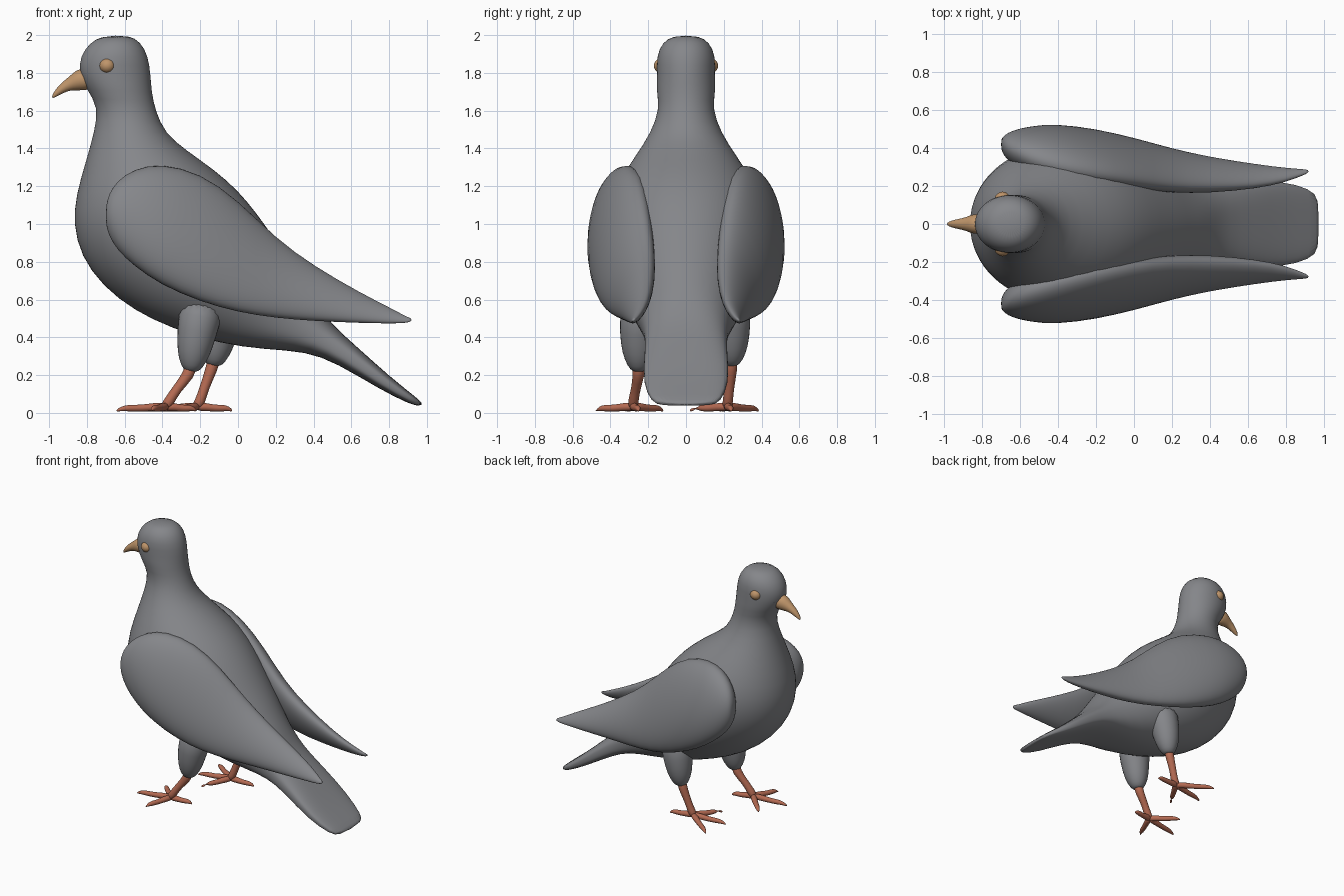
import bpy, bmesh, math
from mathutils import Vector as V

if "Cube" in bpy.data.objects:
    bpy.data.objects.remove(bpy.data.objects["Cube"])


def material(name, rgb):
    m = bpy.data.materials.new(name)
    m.diffuse_color = (*rgb, 1)
    m.use_nodes = True
    m.node_tree.nodes["Principled BSDF"].inputs["Base Color"].default_value = m.diffuse_color
    return m


GREY = material("feather grey", (0.235, 0.24, 0.255))
ORANGE = material("leg orange", (0.46, 0.145, 0.085))
TAN = material("beak tan", (0.52, 0.30, 0.145))
SLATE = material("slate crease", (0.10, 0.13, 0.18))


def ring(c, u, v, n=24, p=1.0):
    """Superellipse ring around c spanned by half axes u and v."""
    pts = []
    for i in range(n):
        a = 2 * math.pi * i / n
        co, si = math.cos(a), math.sin(a)
        pts.append(c + u * math.copysign(abs(co) ** p, co) + v * math.copysign(abs(si) ** p, si))
    return pts


def loft(name, rings, mat, levels=1):
    bm = bmesh.new()
    rows = [[bm.verts.new(p) for p in r] for r in rings]
    n = len(rows[0])
    for a, b in zip(rows, rows[1:]):
        for i in range(n):
            j = (i + 1) % n
            bm.faces.new((a[i], a[j], b[j], b[i]))
    bm.faces.new(rows[0][::-1])
    bm.faces.new(rows[-1])
    bmesh.ops.recalc_face_normals(bm, faces=bm.faces)
    for f in bm.faces:
        f.smooth = True
    me = bpy.data.meshes.new(name)
    bm.to_mesh(me)
    bm.free()
    me.materials.append(mat)
    ob = bpy.data.objects.new(name, me)
    bpy.context.collection.objects.link(ob)
    ob.modifiers.new("smooth", "SUBSURF").levels = levels
    ob.modifiers["smooth"].render_levels = levels
    return ob


def tube(name, path, radii, mat, n=10):
    pts = [V(p) for p in path]
    rings = []
    for i, (p, r) in enumerate(zip(pts, radii)):
        d = (pts[min(i + 1, len(pts) - 1)] - pts[max(i - 1, 0)]).normalized()
        side = V((0, 1, 0)) if abs(d.y) < 0.85 else V((1, 0, 0))
        u = d.cross(side).normalized()
        rings.append(ring(p, u * r, d.cross(u) * r, n))
    return loft(name, rings, mat)


def ball(name, loc, scale, mat):
    bm = bmesh.new()
    bmesh.ops.create_uvsphere(bm, u_segments=20, v_segments=12, radius=1)
    for v in bm.verts:
        v.co = V(loc) + V([a * b for a, b in zip(v.co, scale)])
    for f in bm.faces:
        f.smooth = True
    me = bpy.data.meshes.new(name)
    bm.to_mesh(me)
    bm.free()
    me.materials.append(mat)
    bpy.context.collection.objects.link(bpy.data.objects.new(name, me))


# Head, body and tail: front/belly point (x, z), back point (x, z), half width, squareness
BODY = [
    (-.72, 1.995, -.58, 2.0, .065, 1), (-.785, 1.96, -.515, 1.965, .125, 1),
    (-.835, 1.89, -.475, 1.89, .157, 1), (-.845, 1.80, -.462, 1.79, .152, 1),
    (-.80, 1.71, -.457, 1.70, .158, 1), (-.74, 1.62, -.437, 1.60, .14, 1),
    (-.76, 1.49, -.385, 1.48, .185, 1), (-.81, 1.32, -.28, 1.395, .27, 1),
    (-.86, 1.15, -.12, 1.285, .36, 1), (-.875, 1.0, 0, 1.18, .41, 1),
    (-.835, .83, .10, 1.06, .42, 1), (-.72, .67, .19, .93, .40, 1),
    (-.55, .54, .26, .83, .37, 1), (-.36, .45, .31, .75, .33, 1),
    (-.1, .365, .37, .66, .27, .95), (.15, .335, .43, .56, .235, .85),
    (.36, .325, .50, .465, .215, .75), (.52, .265, .63, .35, .22, .65),
    (.75, .125, .80, .195, .23, .6), (.91, .045, .94, .085, .185, .6),
    (.965, .035, .98, .05, .14, .6),
]
loft("body", [ring(V(((a + c) / 2, 0, (b + d) / 2)), V(((c - a) / 2, 0, (d - b) / 2)), V((0, w, 0)), 32, p)
              for a, b, c, d, w, p in BODY], GREY)

# Folded wings: x, top z, bottom z, top y, bottom y, half thickness
WING = [
    (-.70, 1.09, 1.0, .42, .42, .025), (-.685, 1.16, .94, .41, .415, .055),
    (-.64, 1.23, .86, .385, .42, .09), (-.55, 1.295, .775, .35, .43, .12),
    (-.41, 1.325, .675, .31, .435, .145), (-.2, 1.275, .585, .27, .43, .13),
    (0, 1.13, .53, .24, .40, .11), (.2, .925, .50, .21, .35, .095),
    (.4, .78, .485, .205, .31, .08), (.65, .635, .475, .21, .29, .05),
    (.8, .56, .473, .235, .28, .03), (.89, .51, .475, .265, .28, .015),
    (.92, .50, .485, .275, .28, .007),
]
for s, name in ((-1, "right_wing"), (1, "left_wing")):
    loft(name, [ring(V((x, s * (yt + yb) / 2, (zt + zb) / 2)), V((0, s * (yt - yb) / 2, (zt - zb) / 2)),
                     V((0, t, 0))) for x, zt, zb, yt, yb, t in WING], GREY)

# Beak: x, centre z, half height, half width
BEAK = [(-.78, 1.755, .045, .05), (-.82, 1.765, .058, .055), (-.855, 1.762, .056, .05),
        (-.89, 1.745, .038, .034), (-.93, 1.722, .031, .026), (-.965, 1.693, .022, .017),
        (-.985, 1.672, .007, .006)]
loft("beak", [ring(V((x, 0, z)), V((0, 0, h)), V((0, w, 0)), 16) for x, z, h, w in BEAK], TAN)

# Eyes and the creases running to the beak
for s in (-1, 1):
    ball("eye", (-.692, s * .128, 1.838), (.042, .042, .04), TAN)
    tube("lore_crease", [(-.735, s * .127, 1.808), (-.775, s * .106, 1.795), (-.815, s * .06, 1.785)],
         [.006, .007, .006], SLATE, 6)


# Legs: feathered thigh, bare shin and four toes
def leg(side, thigh, hub, tips):
    x, y, z = thigh
    tube(side + "_thigh", [(x + .06, y * .9, z + .38), (x + .025, y, z + .2), (x + .01, y, z + .1),
                           (x, y, z + .03), (x, y, z)], [.13, .105, .09, .06, .03], GREY, 16)
    hx, hy = hub
    tube(side + "_shin", [(x, y, z + .05), (x - .015, y, z - .015), ((x + hx) / 2 - .01, (y + hy) / 2, .13),
                          (hx + .015, hy, .06), (hx - .01, hy, .025)], [.036, .034, .025, .03, .028], ORANGE)
    for tx, ty in tips:
        dx, dy = tx - hx, ty - hy
        tube(side + "_toe", [(hx + dx * f, hy + dy * f, h) for f, h in
                             ((-.05, .032), (.25, .032), (.5, .024), (.75, .026), (.9, .022), (1, .01))],
             [.024, .024, .019, .02, .013, .005], ORANGE, 8)


leg("right", (-.245, -.25, .215), (-.38, -.28), [(-.645, -.32), (-.54, -.12), (-.46, -.48), (-.22, -.25)])
leg("left", (-.125, .24, .245), (-.215, .22), [(-.47, .18), (-.33, .02), (-.44, .385), (-.03, .24)])
